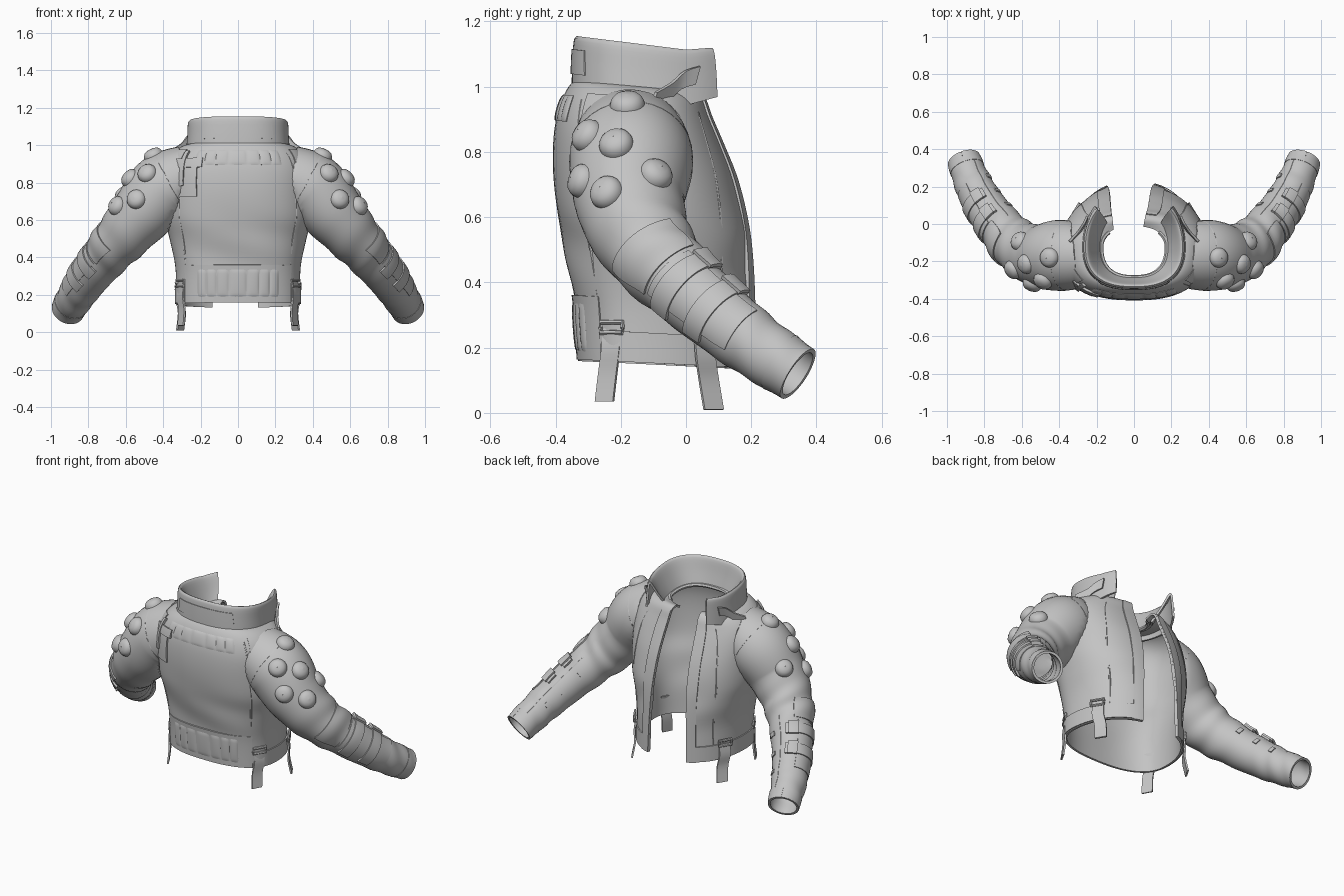
import bpy, math
from mathutils import Vector

if "Cube" in bpy.data.objects:
    bpy.data.objects.remove(bpy.data.objects["Cube"], do_unlink=True)

# Single cloth colour
cloth = bpy.data.materials.new("grey_cloth")
cloth.use_nodes = True
cloth.diffuse_color = (0.55, 0.55, 0.55, 1)
bsdf = next(n for n in cloth.node_tree.nodes if n.type == 'BSDF_PRINCIPLED')
bsdf.inputs["Base Color"].default_value = cloth.diffuse_color
bsdf.inputs["Roughness"].default_value = 0.8
PI = math.pi


def finish(name, verts, faces, thick=0, mirror=False):
    if mirror:
        verts = [(-v[0], v[1], v[2]) for v in verts]
        faces = [f[::-1] for f in faces]
    mesh = bpy.data.meshes.new(name)
    mesh.from_pydata([tuple(v) for v in verts], [], faces)
    mesh.materials.append(cloth)
    ob = bpy.data.objects.new(name, mesh)
    bpy.context.collection.objects.link(ob)
    bpy.ops.object.select_all(action='DESELECT')
    bpy.context.view_layer.objects.active = ob
    ob.select_set(True)
    if thick:
        mod = ob.modifiers.new("thickness", 'SOLIDIFY')
        mod.thickness, mod.offset = thick, 0
        bpy.ops.object.modifier_apply(modifier=mod.name)
    bpy.ops.object.shade_smooth_by_angle(angle=math.radians(40))


def grid(name, f, n, m, thick=0.012, mirror=False, wrap=False):
    """Surface from f(u, v) with u and v running 0..1; wrap closes u."""
    cols = n if wrap else n + 1
    verts = [f(i / n, j / m) for j in range(m + 1) for i in range(cols)]
    faces = [(j * cols + i, j * cols + (i + 1) % cols,
              (j + 1) * cols + (i + 1) % cols, (j + 1) * cols + i)
             for j in range(m) for i in range(n)]
    finish(name, verts, faces, thick, mirror)


def spline(rows, t):
    x = max(0, min(1, t)) * (len(rows) - 1)
    i = min(int(x), len(rows) - 2)
    f = x - i
    a, b, c, d = (rows[max(0, min(len(rows) - 1, i + k))] for k in (-1, 0, 1, 2))
    return [0.5 * (2 * q + (r - p) * f + (2 * p - 5 * q + 4 * r - s) * f * f
                   + (3 * q - p - 3 * r + s) * f ** 3) for p, q, r, s in zip(a, b, c, d)]


def lerp(a, b, t):
    return a + (b - a) * t


YC = -0.12


def oval(a, hx, yb, yf):
    """Oval with a squarer back; angle 0 is +y, pi is -y."""
    s, c = math.sin(a), math.cos(a)
    x = hx * math.copysign(abs(s) ** 0.8, s)
    return x, YC + (yf - YC) * c if c > 0 else YC - (YC - yb) * abs(c) ** 0.8


def tube(name, pts, radius, mirror=False, closed=True):
    pts = [Vector(p) for p in pts]
    k = len(pts)

    def ring(u, v):
        i = round(v * k) if closed else round(v * (k - 1))
        p = pts[i % k]
        q = pts[(i + 1) % k] if closed else pts[min(i + 1, k - 1)]
        o = pts[(i - 1) % k] if closed else pts[max(i - 1, 0)]
        t = (q - o).normalized()
        side = t.cross(Vector((0.31, 0.17, 0.93))).normalized()
        return p + radius * (math.cos(2 * PI * u) * side + math.sin(2 * PI * u) * t.cross(side))
    grid(name, ring, 6, k if closed else k - 1, 0, mirror, True)


# ---- Torso shell: half width, back y, front y, z ----
TORSO = [(.325, -.325, .215, .16), (.328, -.338, .21, .34), (.355, -.365, .2, .5),
         (.385, -.39, .183, .62), (.39, -.402, .15, .75), (.388, -.398, .105, .86),
         (.365, -.38, .07, .94), (.315, -.355, .05, .995), (.255, -.33, .025, 1.015),
         (.175, -.285, -.01, 1.0)]
WALL = [spline(TORSO, k / 200) for k in range(156)]


def torso(a, s, off=0):
    hx, yb, yf, z = spline(TORSO, s)
    x, y = oval(a, hx + off, yb - off, yf + off)
    return x, y, z - (y + 0.34) * lerp(0.05, 0.1, s)


def level(z):
    return min(range(156), key=lambda k: abs(WALL[k][3] - z)) / 200


def wall_x(y, z):
    """Half width of the torso at a given depth and height."""
    hx, yb, yf, _ = WALL[round(level(z + (y + .34) * .08) * 200)]
    c = ((y - YC) / (yf - YC)) ** 2 if y > YC else ((YC - y) / (YC - yb)) ** 2.5
    return hx * (1 - min(1, c)) ** 0.4


def edge(s, left):
    """Angle at which a front panel ends at the opening."""
    x = lerp(.11, .05, s) if left else lerp(.14, .11, s)
    return math.asin((x / spline(TORSO, s)[0]) ** 1.25)


def shell(u, s):
    x, y, z = torso(lerp(edge(s, True), 2 * PI - edge(s, False), u), s)
    fold = 0.005 * math.sin(22 * z + 9 * x) * math.exp(-((z - .45) / .15) ** 2)
    return x * (1 + fold), y + fold, z


def torso_patch(name, a0, a1, z0, z1, off=.006, thick=.012, mirror=False, n=16):
    s0, s1 = level(z0), level(z1)
    grid(name, lambda u, v: torso(lerp(a0, a1, u), lerp(s0, s1, v), off), n, 8, thick, mirror)


def quilt(name, half, z0, z1, ribs, depth):
    """Padded back panel with soft vertical ribs fading at top and bottom."""
    s0, s1 = level(z0), level(z1)
    grid(name, lambda u, v: torso(PI + half * (2 * u - 1), lerp(s0, s1, v),
                                  .005 + depth * abs(math.sin(PI * ribs * u)) ** .5 * math.sin(PI * v) ** .4),
         ribs * 8, 12, .008)


grid("torso", shell, 72, 54)
torso_patch("back_waist_panel", PI - .95, PI + .95, .165, .36, .005, .01, n=32)
quilt("waist_quilting", .62, .19, .34, 7, .007)
quilt("yoke_quilting", .55, .89, .97, 7, .005)
torso_patch("right_back_pocket", PI + .5, PI + .85, .72, .9, .008)
torso_patch("right_pocket_flap", PI + .42, PI + .95, .88, .93, .013)
torso_patch("right_pocket_tab", PI + .72, PI + .8, .78, .97, .017, n=4)

for mir in (False, True):
    side = "right" if mir else "left"
    # Hem belt, front facing strip and seams
    torso_patch(side + "_hem_belt", .43 if mir else .36, PI - .95, .165, .255, .006, .014, mir, 32)
    grid(side + "_front_facing", lambda u, v: torso(edge(v * .8, not mir) + u * .17, v * .8, .006),
         4, 40, .014, mir)
    tube(side + "_back_seam", [torso(PI - lerp(.92, .75, i / 20), lerp(level(.36), level(.96), i / 20), .002)
                               for i in range(21)], .006, mir, False)
    tube(side + "_front_seam", [torso(lerp(.85, .6, i / 20), lerp(level(.26), level(.95), i / 20), .002)
                                for i in range(21)], .006, mir, False)


# ---- Collar: outer wall, rim, then inner wall down to the neckline ----
COLLAR = [(.272, -.345, .18, .985), (.266, -.343, .175, 1.07), (.262, -.338, .165, 1.14),
          (.25, -.328, .15, 1.142), (.215, -.31, .10, 1.07), (.18, -.288, .03, .995)]


def collar(u, v, off=0):
    a = lerp(.78, 2 * PI - .78, u)
    hx, yb, yf, z = spline(COLLAR, v)
    x, y = oval(a, hx + off, yb - off, yf + off)
    tip = max(0, y) * (1 - v) * .4
    return x, y, z - (y + .34) * .125 + tip


grid("collar", collar, 56, 20, .012)
grid("collar_back_patch", lambda u, v: collar(lerp(.36, .64, u) + .015 * (v - .5) * (.5 - u), lerp(.13, .31, v), .006),
     30, 4, .008)
tube("neckline_piping", [torso(lerp(.8, 2 * PI - .8, i / 40), 1) for i in range(41)], .012, closed=False)

# ---- Sleeves: centre x, y, z and radius ----
ARM = [(.25, -.17, .835, .165), (.395, -.168, .768, .184), (.508, -.17, .64, .162), (.615, -.12, .515, .138),
       (.70, -.03, .412, .117), (.79, .09, .303, .104), (.86, .215, .205, .094), (.91, .343, .12, .082)]


def sleeve(a, t, off=0):
    *p, r = spline(ARM, t)
    q, o = spline(ARM, t + .01), spline(ARM, t - .01)
    tan = (Vector(q[:3]) - Vector(o[:3])).normalized()
    across = tan.cross(Vector((0, 0, 1))).normalized()
    up = across.cross(tan)
    fold = .005 * math.sin(48 * t + 3 * math.sin(a)) * math.exp(-((t - .5) / .14) ** 2)
    fold += .003 * math.sin(60 * t + 3 * math.cos(a)) * math.exp(-((t - .87) / .1) ** 2)
    v = Vector(p) + (r + off + fold) * (math.cos(a) * up + math.sin(a) * across)
    v.x = max(v.x, wall_x(v.y, v.z) + .004)  # the armhole follows the torso wall
    return v


def sleeve_patch(name, t0, t1, a0, a1, off, thick, mir, n=20):
    grid(name, lambda u, v: sleeve(lerp(a0, a1, u), lerp(t0, t1, v), off), n, 8, thick, mir)


STUDS = [(.44, -.178, .92), (.47, -.275, .83), (.55, -.205, .80),
         (.60, -.10, .72), (.53, -.285, .70), (.62, -.225, .66)]
DOME = [(.054, -.02), (.053, .008), (.048, .022), (.037, .034), (.02, .040), (.001, .042)]


def stud(spot, mir):
    spot = Vector(spot)
    near = min((spline(ARM, k / 100) for k in range(101)), key=lambda c: (Vector(c[:3]) - spot).length)
    out = (spot - Vector(near[:3])).normalized()
    base = Vector(near[:3]) + out * (near[3] - .006)
    turn = out.to_track_quat('Z', 'Y')

    def f(u, v):
        r, h = DOME[round(v * 5)]
        return base + turn @ Vector((r * math.cos(2 * PI * u), r * math.sin(2 * PI * u), h))
    grid("shoulder_stud", f, 24, 5, 0, mir, True)


def ribbon(name, pts, width, thick, mir):
    w = Vector(width)
    grid(name, lambda u, v: Vector(spline(pts, v)) + w * (u - .5), 4, 12, thick, mir)


def buckle(name, centre, w, h, mir):
    c, w, h = Vector(centre), Vector(w), Vector(h)
    tube(name, [c + w * i + h * j for i, j in ((-1, -1), (0, -1), (1, -1), (1, 0), (1, 1), (0, 1), (-1, 1), (-1, 0))],
         .008, mir)


for mir in (False, True):
    side = "right_" if mir else "left_"
    grid(side + "sleeve", lambda u, v: sleeve(2 * PI * u, v), 36, 70, .012, mir, True)
    tube(side + "armhole_seam", [sleeve(2 * PI * i / 36, .11, .001) for i in range(36)], .006, mir)
    sleeve_patch(side + "cuff", .93, 1, 0, 2 * PI, .002, .012, mir, 36)
    for spot in STUDS:
        stud(spot, mir)

    # Elbow pad, forearm guard, straps and tabs
    sleeve_patch(side + "elbow_pad", .46, .57, .1, 2.1, .006, .014, mir)
    sleeve_patch(side + "forearm_guard", .58, .82, .3, 2.0, .004, .012, mir)
    for t in (.6, .7):
        sleeve_patch(side + "forearm_strap", t, t + .05, -.3, 2.3, .011, .012, mir, 28)
        sleeve_patch(side + "strap_tab", t - .006, t + .056, -.15, .3, .021, .012, mir, 6)
    for t in (.62, .72, .82):
        sleeve_patch(side + "inner_tab", t, t + .02, -1.3, -.95, .006, .012, mir, 6)
    tube(side + "sleeve_seam", [sleeve(-.6, lerp(.55, .95, i / 30), .002) for i in range(31)], .005, mir, False)

    # Hanging hem straps with buckles
    ribbon(side + "rear_strap", [(.295, -.225, .27), (.308, -.23, .2), (.3, -.24, .12), (.305, -.25, .035)],
           (.03, .055, 0), .01, mir)
    ribbon(side + "fore_strap", [(.302, .055, .24), (.31, .06, .17), (.3, .07, .1), (.31, .085, .01)],
           (-.035, .058, 0), .01, mir)
    buckle(side + "rear_buckle", (.308, -.228, .262), (.02, .033, 0), (0, 0, .016), mir)
    buckle(side + "fore_buckle", (.312, .058, .245), (-.02, .033, 0), (0, 0, .016), mir)

    # Shoulder tab reaching up the collar
    ribbon(side + "collar_tab", [(.345, -.1, .955), (.3, -.05, .985), (.272, -.01, 1.02), (.25, .035, 1.035)],
           (0, .015, .055), .012, mir)
    torso_patch(side + "shoulder_strap", PI - 1.25, PI - .85, .9, .98, .005, .012, mir)
